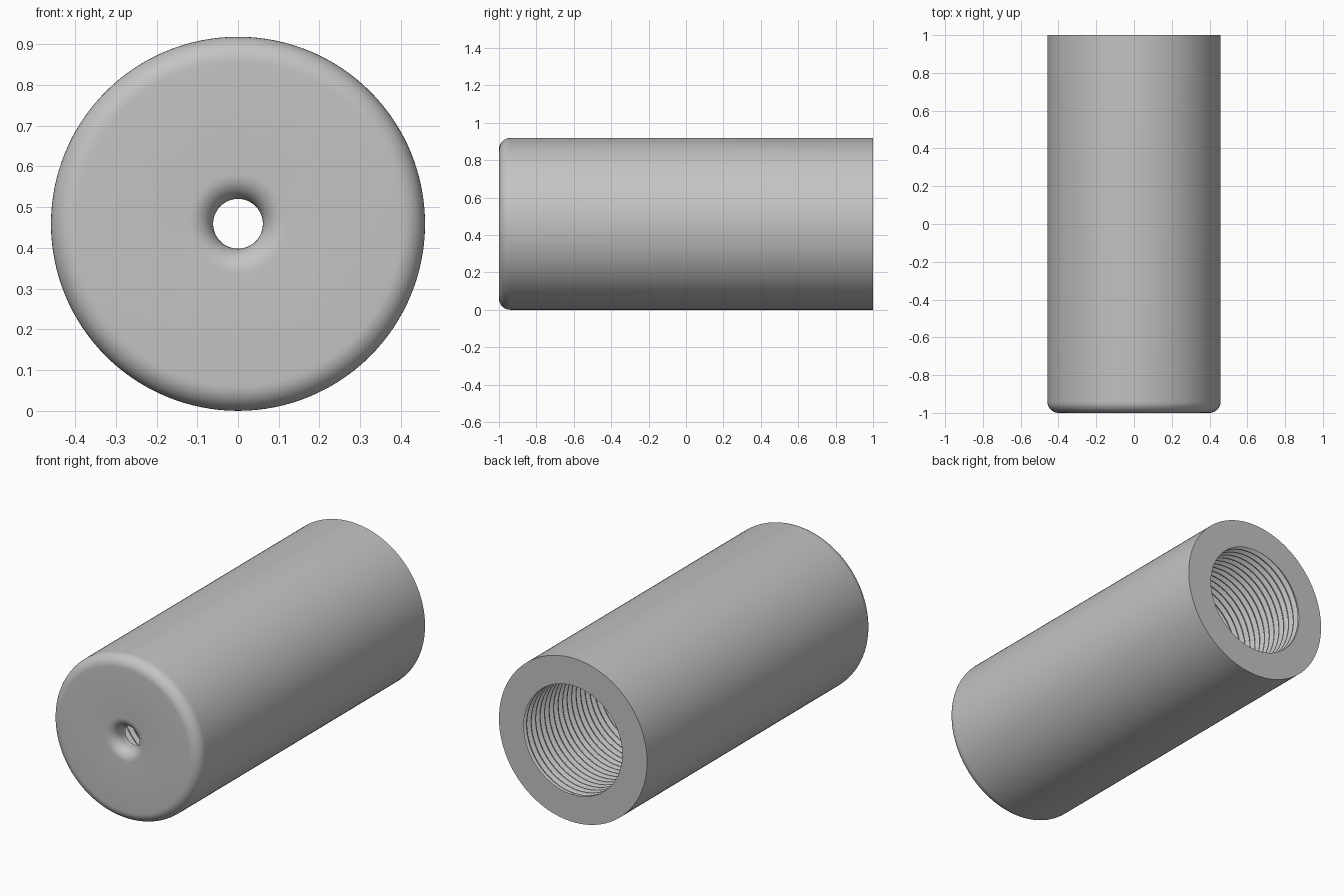
import bpy, bmesh
from math import sin, cos, pi, radians

if "Cube" in bpy.data.objects:
    bpy.data.objects.remove(bpy.data.objects["Cube"])

SEG = 128                 # sides around the axis
R, BORE, HOLE = 0.459, 0.305, 0.061
FILLET, WALL = 0.06, 0.09
DEPTH = 0.022             # thread depth
TURNS = 48
FLOOR = -1 + WALL         # inner end of the bore
PITCH = (1 - FLOOR) / TURNS

bm = bmesh.new()


def point(r, y, j):
    a = 2 * pi * j / SEG
    return bm.verts.new((r * sin(a), y, R + r * cos(a)))


def arc(cr, cy, start, end, steps=10):
    """Fillet points around a centre, angles in degrees."""
    angles = [radians(start + (end - start) * i / steps) for i in range(steps + 1)]
    return [(cr + FILLET * cos(a), cy + FILLET * sin(a)) for a in angles]


# Outer shell: back rim, rounded front edge, flared pilot hole, bore floor
profile = [(BORE, 1), (R, 1)]
profile += arc(R - FILLET, -1 + FILLET, 0, -90)
profile += arc(HOLE + FILLET, -1 + FILLET, -90, -180)
profile += [(HOLE, FLOOR), (BORE, FLOOR)]
rings = [[point(r, y, j) for j in range(SEG)] for r, y in profile]
for a, b in zip(rings, rings[1:]):
    for j in range(SEG):
        k = (j + 1) % SEG
        bm.faces.new((a[j], a[k], b[k], b[j]))

# Helical thread: four rows per turn, clipped flat at both ends of the bore
tooth = [(0, BORE), (0.15, BORE), (0.5, BORE + DEPTH), (0.65, BORE + DEPTH)]
rows = []
for turn in range(-1, TURNS + 2):
    for offset, radius in tooth:
        row = []
        for j in range(SEG):
            y = FLOOR + (turn + offset + j / SEG) * PITCH
            inside = FLOOR + 1e-5 < y < 1 - 1e-5
            row.append(point(radius if inside else BORE, min(max(y, FLOOR), 1), j))
        rows.append(row)
for i in range(len(rows) - 5):
    for j in range(SEG):
        # one full lap joins the row one turn further along
        step, k = (4, 0) if j == SEG - 1 else (0, j + 1)
        bm.faces.new((rows[i][j], rows[i + step][k], rows[i + 1 + step][k], rows[i + 1][j]))

bmesh.ops.remove_doubles(bm, verts=bm.verts, dist=1e-5)
bmesh.ops.recalc_face_normals(bm, faces=bm.faces)

mesh = bpy.data.meshes.new("threaded_sleeve")
bm.to_mesh(mesh)
bm.free()
sleeve = bpy.data.objects.new("threaded_sleeve", mesh)
bpy.context.collection.objects.link(sleeve)

# Plain grey finish
grey = bpy.data.materials.new("plain_grey")
grey.use_nodes = True
colour = (0.55, 0.55, 0.55, 1)
grey.diffuse_color = colour
grey.node_tree.nodes["Principled BSDF"].inputs["Base Color"].default_value = colour
mesh.materials.append(grey)

bpy.ops.object.select_all(action="DESELECT")
sleeve.select_set(True)
bpy.context.view_layer.objects.active = sleeve
bpy.ops.object.shade_smooth_by_angle(angle=radians(30))
